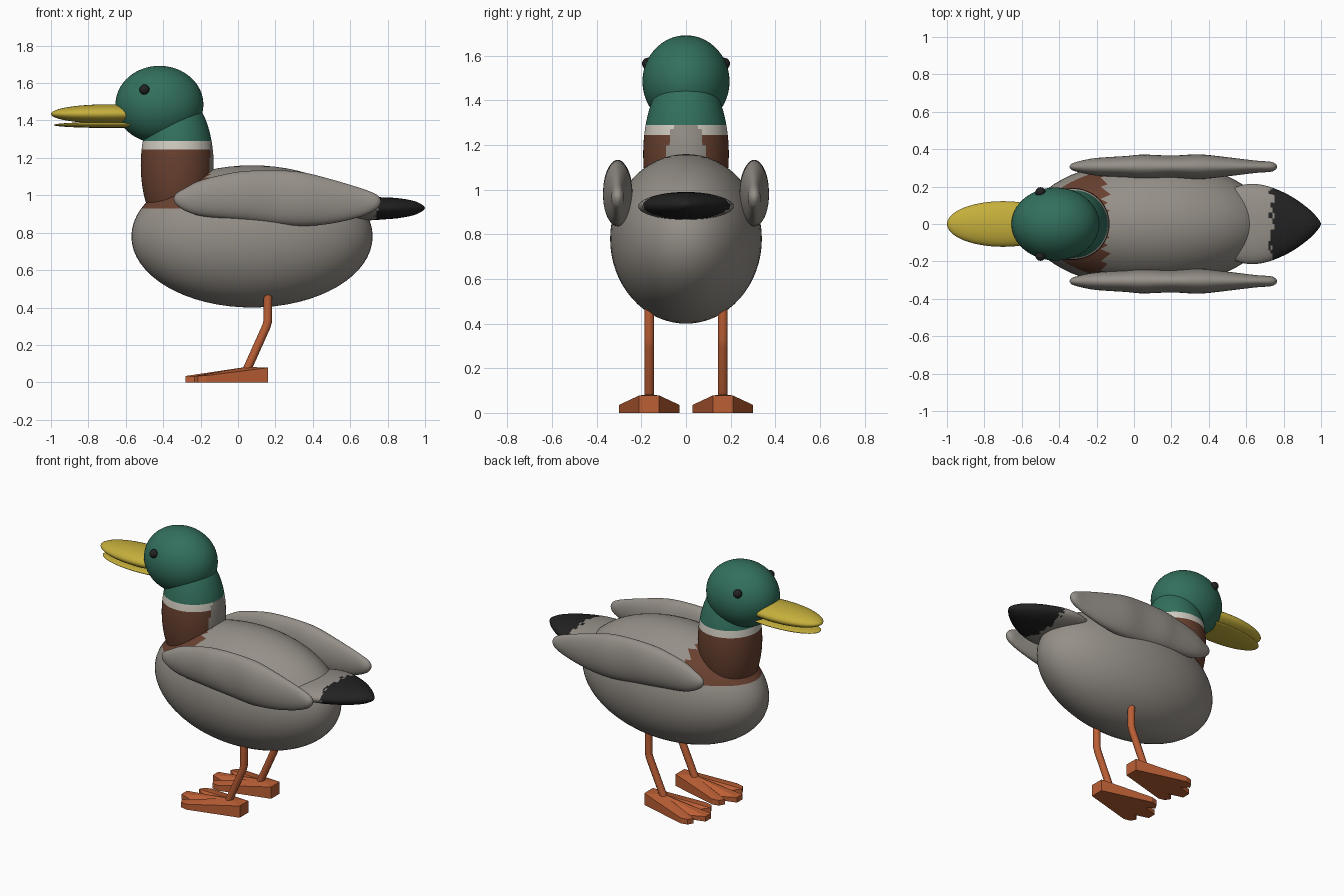
import bpy, bmesh, math, random
from mathutils import Vector, Matrix

if "Cube" in bpy.data.objects:
    bpy.data.objects.remove(bpy.data.objects["Cube"])

random.seed(4)


def material(name, rgb):
    m = bpy.data.materials.new(name)
    m.diffuse_color = (*rgb, 1)
    m.use_nodes = True
    m.node_tree.nodes["Principled BSDF"].inputs["Base Color"].default_value = m.diffuse_color
    return m


GREY = material("feather grey", (0.30, 0.275, 0.245))
GREEN = material("head green", (0.032, 0.16, 0.108))
BROWN = material("breast brown", (0.14, 0.052, 0.029))
WHITE = material("collar white", (0.63, 0.60, 0.53))
BLACK = material("tail black", (0.016, 0.016, 0.016))
YELLOW = material("bill yellow", (0.56, 0.43, 0.045))
ORANGE = material("leg orange", (0.50, 0.115, 0.036))


def finish(name, bm, mats, rule=None, smooth=True):
    bmesh.ops.recalc_face_normals(bm, faces=bm.faces)
    for f in bm.faces:
        f.smooth = smooth
        if rule:
            f.material_index = rule(f.calc_center_median())
    me = bpy.data.meshes.new(name)
    bm.to_mesh(me)
    bm.free()
    for m in mats:
        me.materials.append(m)
    ob = bpy.data.objects.new(name, me)
    bpy.context.collection.objects.link(ob)
    return ob


def ellipsoid(name, centre, radii, mats, rule=None, cuts=(), seg=64):
    bm = bmesh.new()
    bmesh.ops.create_uvsphere(bm, u_segments=seg, v_segments=seg // 2, radius=1)
    bm.transform(Matrix.Translation(centre) @ Matrix.Diagonal((*radii, 1)))
    for z in cuts:  # clean horizontal colour borders
        bmesh.ops.bisect_plane(bm, geom=bm.verts[:] + bm.edges[:] + bm.faces[:],
                               plane_co=(0, 0, z), plane_no=(0, 0, 1))
    return finish(name, bm, mats, rule)


def resample(keys, steps):
    """Catmull-Rom curve through the key tuples."""
    pts = [Vector(k) for k in keys]
    out = []
    for i in range(len(pts) - 1):
        p0, p1, p2 = pts[max(i - 1, 0)], pts[i], pts[i + 1]
        p3 = pts[min(i + 2, len(pts) - 1)]
        for s in range(steps):
            t = s / steps
            out.append(0.5 * (2 * p1 + (p2 - p0) * t
                              + (2 * p0 - 5 * p1 + 4 * p2 - p3) * t * t
                              + (3 * p1 - p0 - 3 * p2 + p3) * t ** 3))
    return out + [pts[-1]]


def loft(name, rows, y, mats, rule=None, seg=40):
    """Elliptical sections along x; each row is x, centre z, half height, half width."""
    bm = bmesh.new()
    rings = []
    for x, zc, hz, hy in rows:
        rings.append([bm.verts.new((x, y + hy * math.cos(a), zc + hz * math.sin(a)))
                      for a in (2 * math.pi * k / seg for k in range(seg))])
    for a, b in zip(rings, rings[1:]):
        for k in range(seg):
            j = (k + 1) % seg
            bm.faces.new((a[k], a[j], b[j], b[k]))
    bm.faces.new(rings[0])
    bm.faces.new(rings[-1])
    return finish(name, bm, mats, rule)


# Body with a brown breast saddle around the neck
ellipsoid("body", (0.075, 0, 0.78), (0.645, 0.34, 0.38), [GREY, BROWN],
          lambda c: int(c.z > 0.93 and c.x < -0.15), cuts=(0.93,))


# Neck: brown base, white collar, green top, grey nape
def neck_colour(c):
    if c.z > 1.29:
        return 2
    if c.x > -0.15 or c.z < 0.93:
        return 3
    return 1 if c.z > 1.245 else 0


ellipsoid("neck", (-0.325, 0, 1.16), (0.195, 0.192, 0.39),
          [BROWN, WHITE, GREEN, GREY], neck_colour, cuts=(0.93, 1.245, 1.29))

# Head, bill and eyes
ellipsoid("head", (-0.42, 0, 1.485), (0.235, 0.195, 0.207), [GREEN])
ellipsoid("upper_bill", (-0.70, 0, 1.435), (0.30, 0.122, 0.051), [YELLOW], seg=48)
ellipsoid("lower_bill", (-0.69, 0, 1.376), (0.295, 0.11, 0.016), [YELLOW], seg=48)

# Tail with a ragged black tip
tail = [(0.46, 0.92, 0.03, 0.13), (0.54, 0.922, 0.052, 0.195), (0.62, 0.925, 0.06, 0.214),
        (0.70, 0.928, 0.062, 0.206), (0.78, 0.93, 0.059, 0.178), (0.86, 0.931, 0.053, 0.136),
        (0.94, 0.932, 0.038, 0.076), (0.985, 0.932, 0.017, 0.028), (1.0, 0.932, 0.001, 0.001)]
loft("tail", resample(tail, 8), 0, [GREY, BLACK],
     lambda c: int(c.x > 0.735 + random.uniform(-0.015, 0.015)))

wing = [(-0.345, 0.982, 0.001, 0.001), (-0.33, 0.98, 0.03, 0.018), (-0.28, 0.978, 0.062, 0.033),
        (-0.20, 0.985, 0.095, 0.047), (-0.05, 0.995, 0.122, 0.057), (0.05, 0.996, 0.134, 0.065),
        (0.20, 0.99, 0.144, 0.060), (0.35, 0.979, 0.143, 0.066), (0.50, 0.967, 0.118, 0.051),
        (0.65, 0.962, 0.078, 0.033), (0.73, 0.964, 0.046, 0.027), (0.757, 0.966, 0.022, 0.015),
        (0.765, 0.967, 0.001, 0.001)]


def leg(name, y):
    cu = bpy.data.curves.new(name, 'CURVE')
    cu.dimensions = '3D'
    cu.bevel_depth = 0.023
    cu.bevel_resolution = 3
    cu.use_fill_caps = True
    path = [(0.16, 0.47), (0.16, 0.33), (0.152, 0.30), (0.042, 0.055)]
    sp = cu.splines.new('POLY')
    sp.points.add(len(path) - 1)
    for p, (x, z) in zip(sp.points, path):
        p.co = (x, y, z, 1)
    cu.materials.append(ORANGE)
    bpy.context.collection.objects.link(bpy.data.objects.new(name, cu))


# Half outline of the webbed foot: x, y, top height
half_foot = [(0.16, 0.045, 0.078), (-0.17, 0.135, 0.036), (-0.215, 0.125, 0.034),
             (-0.235, 0.09, 0.034), (-0.11, 0.085, 0.046), (-0.185, 0.055, 0.026),
             (-0.10, 0.03, 0.05), (-0.28, 0.028, 0.034)]
# Skip the hidden inner points so the outline stays simple
half_foot = [p for i, p in enumerate(half_foot) if i not in (4, 6)]


def foot(name, y):
    bm = bmesh.new()
    outline = half_foot + [(x, -v, z) for x, v, z in reversed(half_foot)]
    top = [bm.verts.new((x, y + v, z)) for x, v, z in outline]
    low = [bm.verts.new((x, y + v, 0)) for x, v, z in outline]
    apex = bm.verts.new((0.05, y, 0.083))
    n = len(outline)
    for k in range(n):
        j = (k + 1) % n
        bm.faces.new((top[k], top[j], apex))
        bm.faces.new((low[k], low[j], top[j], top[k]))
    bm.faces.new(low)
    finish(name, bm, [ORANGE], smooth=False)


# Paired parts
for side, s in (("right", -1), ("left", 1)):
    loft(side + "_wing", resample(wing, 5), s * 0.306, [GREY])
    ellipsoid(side + "_eye", (-0.50, s * 0.17, 1.565), (0.027, 0.027, 0.027), [BLACK], seg=24)
    leg(side + "_leg", s * 0.165)
    foot(side + "_foot", s * 0.165)
